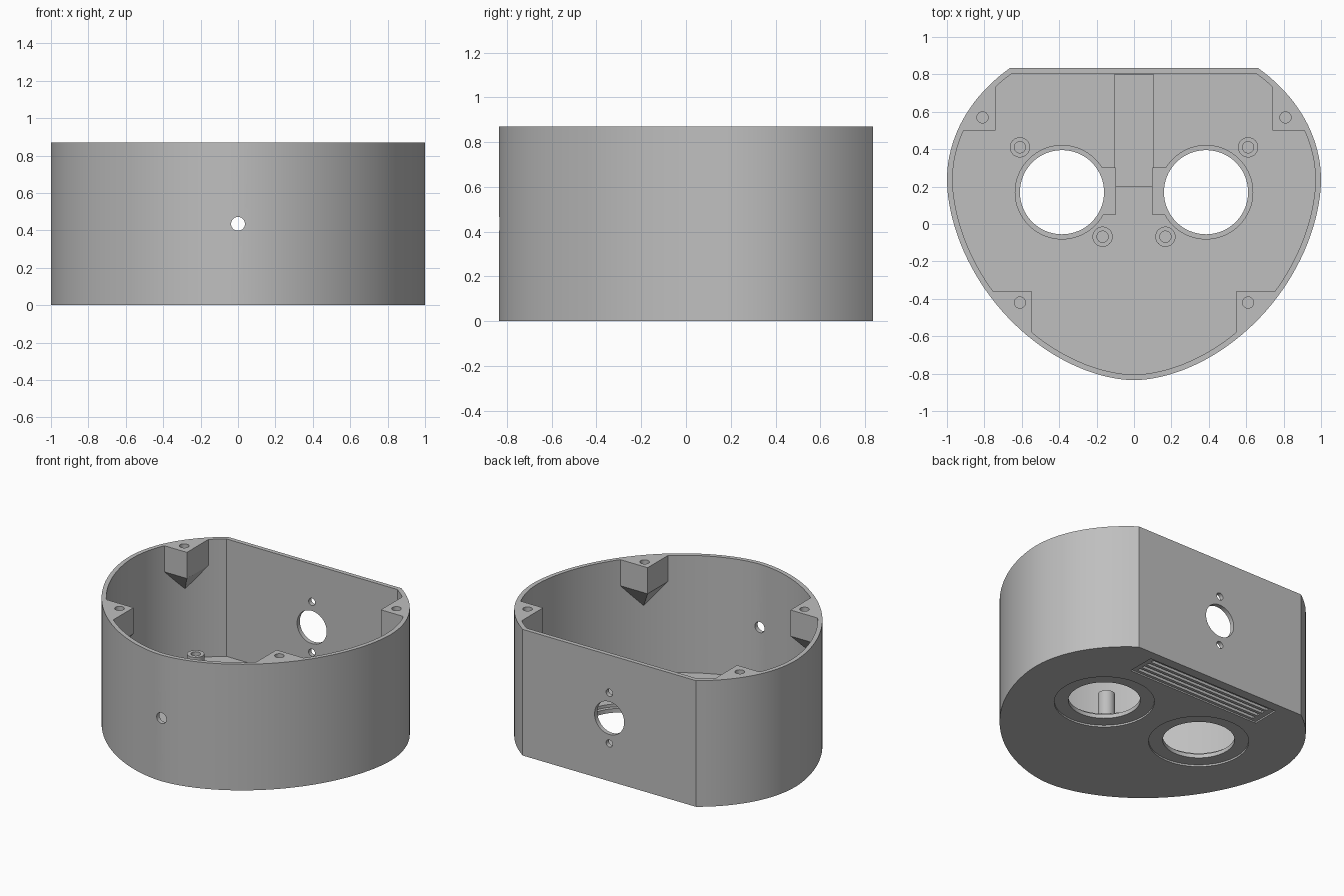
import bpy, bmesh
from math import pi, sin, cos, asin

HEIGHT, WALL, FLOOR = 0.87, 0.03, 0.06

cube = bpy.data.objects.get("Cube")
if cube:
    bpy.data.objects.remove(cube, do_unlink=True)

grey = bpy.data.materials.new("light_grey")
grey.use_nodes = True
colour = (0.52, 0.52, 0.52, 1)
grey.diffuse_color = colour
grey.node_tree.nodes["Principled BSDF"].inputs["Base Color"].default_value = colour


def new_object(name, bm):
    bmesh.ops.recalc_face_normals(bm, faces=bm.faces)
    mesh = bpy.data.meshes.new(name)
    bm.to_mesh(mesh)
    bm.free()
    mesh.materials.append(grey)
    obj = bpy.data.objects.new(name, mesh)
    bpy.context.collection.objects.link(obj)
    return obj


def prism(name, points, z0, z1):
    bm = bmesh.new()
    base = bm.faces.new([bm.verts.new((x, y, z0)) for x, y in points])
    top = bmesh.ops.extrude_face_region(bm, geom=[base])["geom"]
    verts = [v for v in top if isinstance(v, bmesh.types.BMVert)]
    bmesh.ops.translate(bm, vec=(0, 0, z1 - z0), verts=verts)
    return new_object(name, bm)


def rect(x0, x1, y0, y1):
    return [(x0, y0), (x1, y0), (x1, y1), (x0, y1)]


def disc(x, y, r, n=64):
    return [(x + r * cos(2 * pi * i / n), y + r * sin(2 * pi * i / n)) for i in range(n)]


def outline(inset, n=112):
    """Rounded plan with a flat back and a narrower front."""
    a, back, front, mid = 1 - inset, 0.8 - inset, 1.07 - inset, 0.235
    t0 = asin((0.6 - inset) / back)
    points = []
    for i in range(n + 1):
        t = t0 - (pi + 2 * t0) * i / n
        c, s = cos(t), sin(t)
        if s >= 0:
            points.append((a * c, mid + back * s))
        else:
            p = 2 / 1.8
            x = a * abs(c) ** p
            points.append((x if c > 0 else -x, mid - front * abs(s) ** p))
    return points


def boolean(obj, tool, operation="DIFFERENCE"):
    mod = obj.modifiers.new("cut", "BOOLEAN")
    mod.operation, mod.solver, mod.object = operation, "EXACT", tool
    bpy.context.view_layer.objects.active = obj
    bpy.ops.object.modifier_apply(modifier=mod.name)
    bpy.data.objects.remove(tool, do_unlink=True)


def cut(obj, points, z0, z1):
    boolean(obj, prism("cutter", points, z0, z1))


def cut_along_y(obj, z, r, y0, y1):
    tool = prism("cutter", disc(0, 0, r, 48), -y1, -y0)
    tool.rotation_euler = (pi / 2, 0, 0)
    tool.location = (0, 0, z)
    bpy.context.view_layer.update()
    boolean(obj, tool)


# Open shell
shell = prism("shell", outline(0), 0, HEIGHT)
cut(shell, outline(WALL), FLOOR, HEIGHT + 0.1)

# Cable channel and eye openings in the floor
cut(shell, rect(-0.105, 0.105, 0.2, 0.8), FLOOR - 0.01, FLOOR + 0.05)
for side in (-1, 1):
    x = 0.385 * side
    cut(shell, disc(x, 0.17, 0.25), FLOOR - 0.02, FLOOR + 0.05)
    cut(shell, rect(*sorted((0.1 * side, 0.3 * side)), 0.05, 0.3), FLOOR - 0.02, FLOOR + 0.05)
    cut(shell, disc(x, 0.17, 0.313), -0.05, 0.012)
    cut(shell, disc(x, 0.17, 0.225), -0.1, 0.2)

# Grille recessed in the underside
cut(shell, rect(-0.51, 0.51, 0.575, 0.77), -0.05, 0.01)
for i in range(4):
    y = 0.607 + 0.0435 * i
    cut(shell, rect(-0.47, 0.47, y - 0.012, y + 0.012), -0.05, 0.03)

# Holes through the front and back walls
middle = HEIGHT / 2
cut_along_y(shell, middle, 0.037, -1, -0.6)
cut_along_y(shell, middle, 0.113, 0.6, 1)
for dz in (-0.175, 0.175):
    cut_along_y(shell, middle + dz, 0.025, 0.6, 1)
parts = [shell]


def lid_post(name, side, area, tip, hole):
    """Block under the rim, tapering down to a point on the wall."""
    z = HEIGHT - 0.18
    bm = bmesh.new()
    for x, y in rect(*area):
        for level in (z, HEIGHT):
            bm.verts.new((x * side, y, level))
    bm.verts.new((tip[0] * side, tip[1], z - 0.16))
    bmesh.ops.convex_hull(bm, input=bm.verts)
    bmesh.ops.dissolve_limit(bm, angle_limit=0.01, verts=bm.verts, edges=bm.edges)
    post = new_object(name, bm)
    boolean(post, prism("clip", outline(WALL), 0, HEIGHT + 0.1), "INTERSECT")
    cut(post, disc(hole[0] * side, hole[1], 0.03, 32), HEIGHT - 0.16, HEIGHT + 0.1)
    parts.append(post)


# Lid posts and screw bosses on both sides
for side, label in ((1, "left"), (-1, "right")):
    lid_post(f"{label}_back_post", side, (0.74, 1.0, 0.5, 0.9), (0.85, 0.635), (0.81, 0.57))
    lid_post(f"{label}_front_post", side, (0.545, 0.9, -0.8, -0.36), (0.66, -0.48), (0.61, -0.42))
    for place, x, y in (("outer", 0.61, 0.41), ("inner", 0.168, -0.068)):
        boss = prism(f"{label}_{place}_boss", disc(x * side, y, 0.054, 32), FLOOR - 0.005, 0.24)
        cut(boss, disc(x * side, y, 0.03, 32), 0.09, 0.4)
        parts.append(boss)

# Smooth the curved walls, keep the edges crisp
bpy.ops.object.select_all(action="DESELECT")
for part in parts:
    part.select_set(True)
bpy.context.view_layer.objects.active = shell
bpy.ops.object.shade_smooth_by_angle(angle=0.4)
